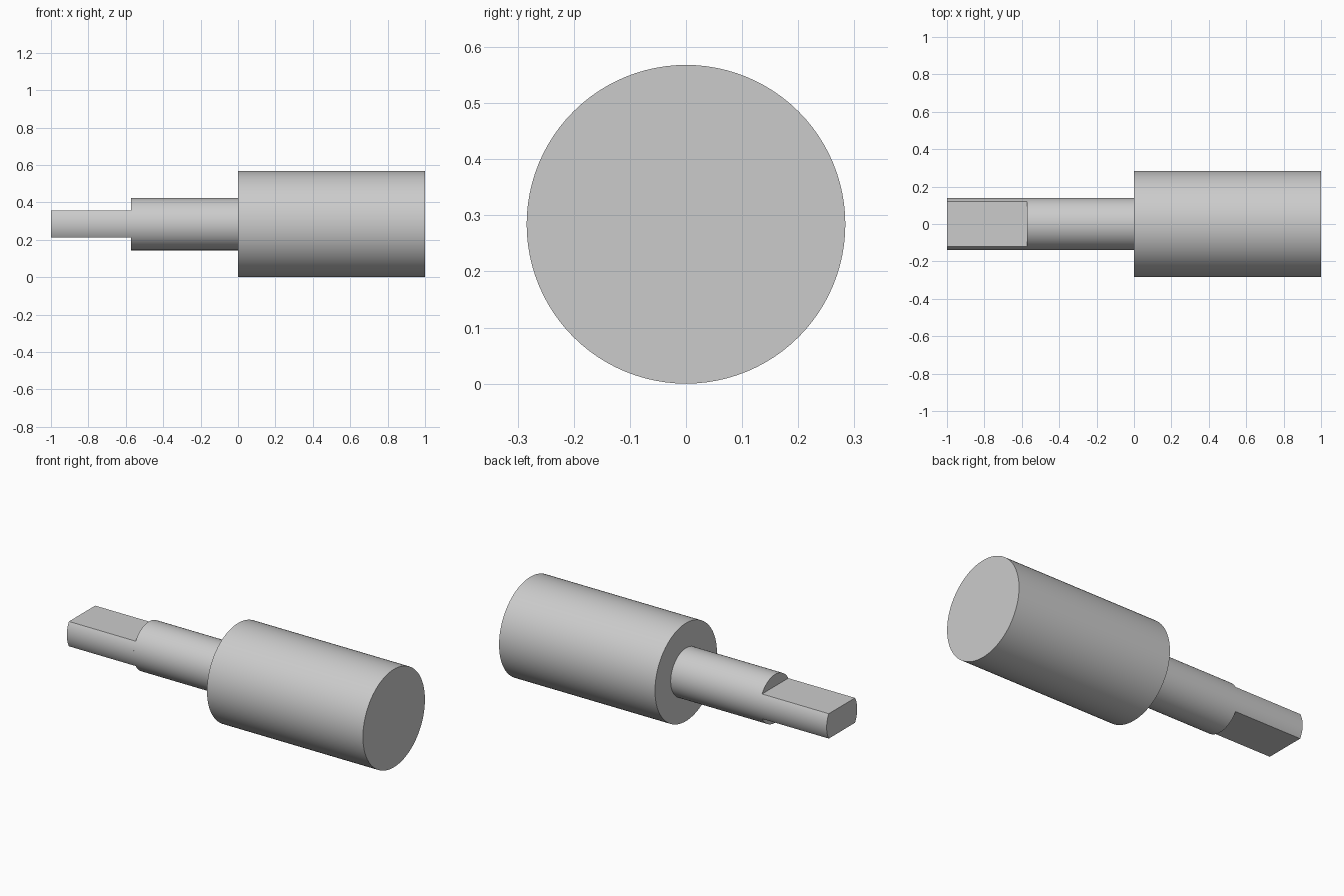
import bpy, bmesh, math

if "Cube" in bpy.data.objects:
    bpy.data.objects.remove(bpy.data.objects["Cube"])

AXIS_Z = 0.284

steel = bpy.data.materials.new("plain_grey")
steel.diffuse_color = (0.6, 0.6, 0.6, 1)
steel.use_nodes = True
steel.node_tree.nodes["Principled BSDF"].inputs["Base Color"].default_value = steel.diffuse_color


def x_prism(name, outline, x0, x1):
    """Extrude a (y, z) outline along x, centred on the shaft axis."""
    bm = bmesh.new()
    face = bm.faces.new([bm.verts.new((x0, y, z + AXIS_Z)) for y, z in outline])
    new = bmesh.ops.extrude_face_region(bm, geom=[face])["geom"]
    for v in new:
        if isinstance(v, bmesh.types.BMVert):
            v.co.x = x1
    bmesh.ops.recalc_face_normals(bm, faces=bm.faces)
    mesh = bpy.data.meshes.new(name)
    bm.to_mesh(mesh)
    bm.free()
    mesh.materials.append(steel)
    obj = bpy.data.objects.new(name, mesh)
    bpy.context.collection.objects.link(obj)
    bpy.ops.object.select_all(action="DESELECT")
    obj.select_set(True)
    bpy.context.view_layer.objects.active = obj
    bpy.ops.object.shade_smooth_by_angle(angle=math.radians(30))
    return obj


def circle(r, n=96):
    return [(r * math.cos(2 * math.pi * i / n), r * math.sin(2 * math.pi * i / n))
            for i in range(n)]


def double_flat(r, half, n=24):
    """Circle with the top and bottom cut off flat."""
    a = math.asin(half / r)
    arc = [-a + 2 * a * i / n for i in range(n + 1)]
    arc += [math.pi + t for t in arc]
    return [(r * math.cos(t), r * math.sin(t)) for t in arc]


# Large roller body, stepped shaft and flattened drive end
x_prism("roller_body", circle(0.284), 0.0, 1.0)
x_prism("shaft", circle(0.14), -0.572, 0.0)
x_prism("flattened_end", double_flat(0.14, 0.072), -1.0, -0.572)
